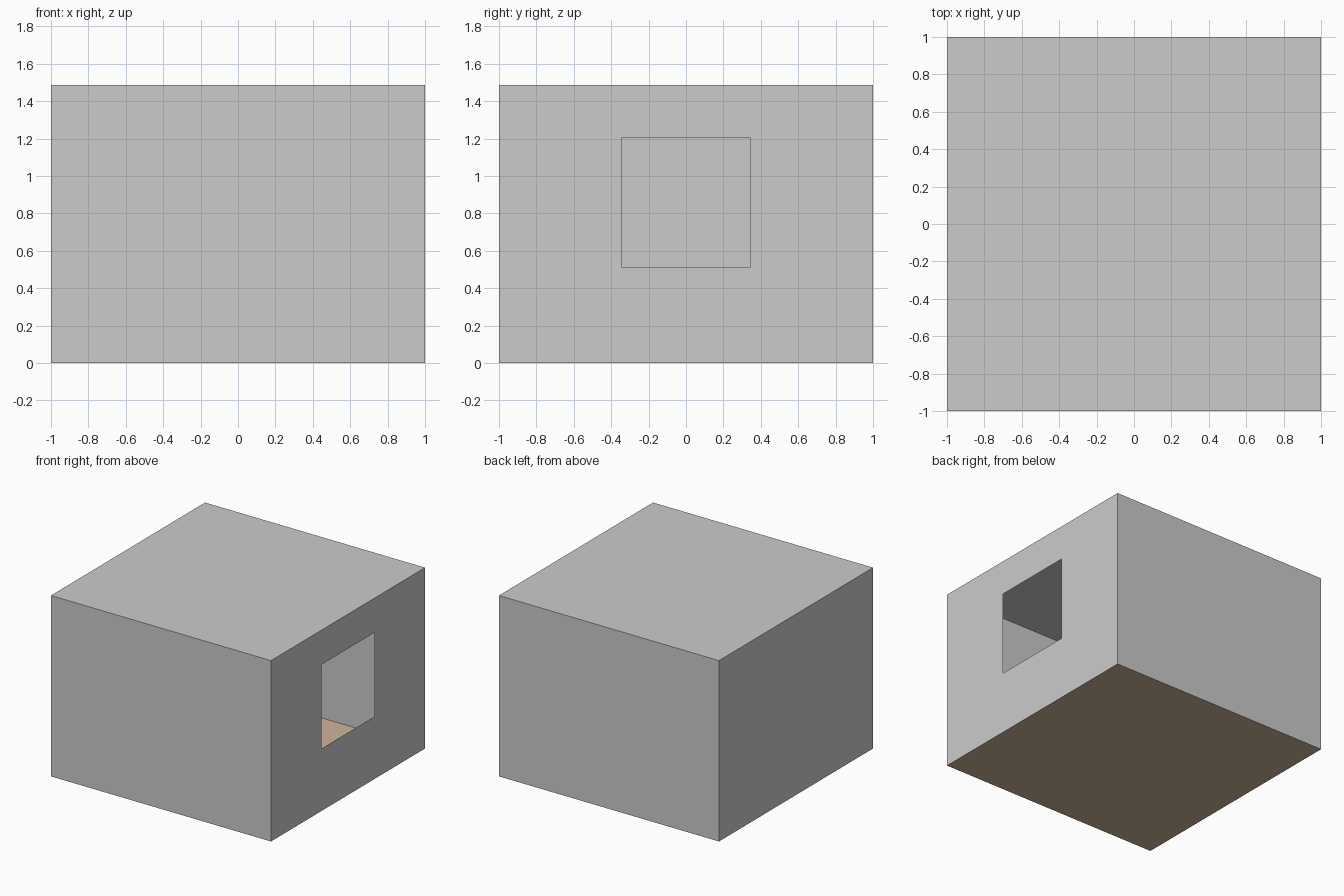
import bpy

if "Cube" in bpy.data.objects:
    bpy.data.objects.remove(bpy.data.objects["Cube"])

H = 1.486                 # room height
WY, WZ0, WZ1 = 0.345, 0.513, 1.203   # window opening


def sheet(name, verts, faces, color=None):
    mesh = bpy.data.meshes.new(name)
    mesh.from_pydata(verts, [], faces)
    obj = bpy.data.objects.new(name, mesh)
    bpy.context.collection.objects.link(obj)
    if color:
        mat = bpy.data.materials.new(name + "_color")
        mat.diffuse_color = color
        mat.use_nodes = True
        mat.node_tree.nodes["Principled BSDF"].inputs["Base Color"].default_value = mat.diffuse_color
        mesh.materials.append(mat)
    return obj


def slab(name, z, color=None):
    return sheet(name, [(-1, -1, z), (1, -1, z), (1, 1, z), (-1, 1, z)],
                 [(0, 1, 2, 3)], color)


def wall(name, a, b):
    return sheet(name, [(*a, 0), (*b, 0), (*b, H), (*a, H)], [(0, 1, 2, 3)])


# Floor and ceiling
slab("floor", 0, (0.62, 0.46, 0.32, 1))
slab("ceiling", H)

# Plain walls
wall("front_wall", (-1, -1), (1, -1))
wall("back_wall", (1, 1), (-1, 1))
wall("left_wall", (-1, 1), (-1, -1))

# Right wall: 3 x 3 grid with the middle cell left open as the window
ys, zs = (-1, -WY, WY, 1), (0, WZ0, WZ1, H)
grid = [(1, y, z) for z in zs for y in ys]
cells = [(r * 4 + c, r * 4 + c + 1, r * 4 + c + 5, r * 4 + c + 4)
         for r in range(3) for c in range(3) if (r, c) != (1, 1)]
sheet("window_wall", grid, cells)
